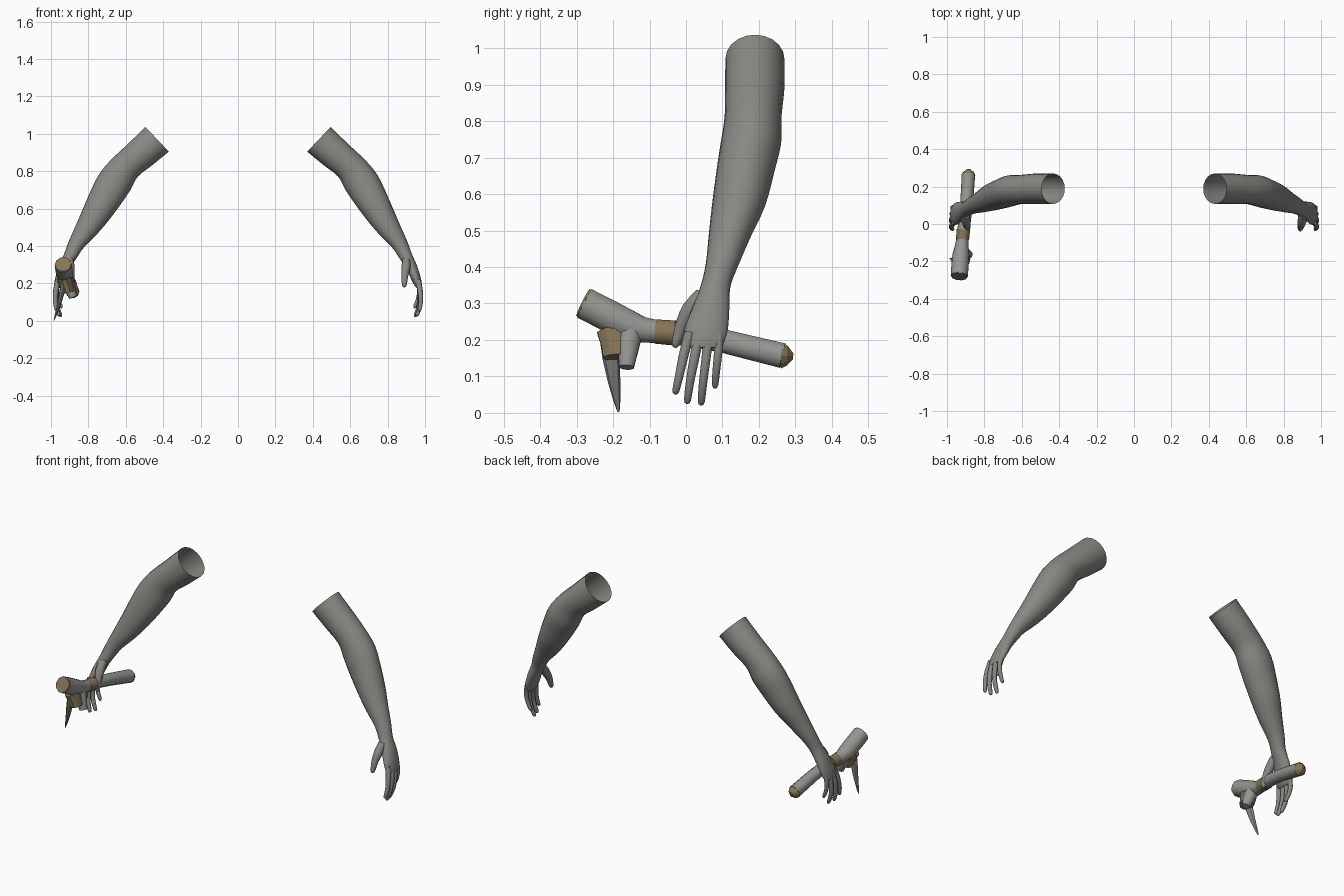
import bpy, bmesh, math
from mathutils import Vector as V


def material(name, col):
    m = bpy.data.materials.new(name)
    m.diffuse_color = (*col, 1)
    return m


SKIN = material("grey skin", (0.25, 0.245, 0.225))
WOOD = material("pale grey wood", (0.30, 0.30, 0.285))
BROWN = material("brown binding", (0.24, 0.175, 0.095))
STONE = material("grey stone", (0.25, 0.25, 0.235))


def spline(rows, n):
    """Catmull-Rom interpolation of rows of numbers."""
    out = []
    for i in range(len(rows) - 1):
        a, b, c, d = (rows[max(0, min(len(rows) - 1, k))] for k in range(i - 1, i + 3))
        for s in range(n):
            t = s / n
            out.append([0.5 * (2 * q + (r - p) * t + (2 * p - 5 * q + 4 * r - w) * t * t
                               + (3 * q - p - 3 * r + w) * t ** 3)
                        for p, q, r, w in zip(a, b, c, d)])
    out.append(list(rows[-1]))
    return out


def loft(name, rings, sides, mat, caps=(True, True), mirror=1, angle=40):
    """Skin elliptical rings given as (centre, half axis, half axis)."""
    bm = bmesh.new()
    loops = []
    for c, u, v in rings:
        loop = []
        for k in range(sides):
            a = 2 * math.pi * k / sides
            p = c + u * math.cos(a) + v * math.sin(a)
            loop.append(bm.verts.new((p.x * mirror, p.y, p.z)))
        loops.append(loop)
    for a, b in zip(loops, loops[1:]):
        for k in range(sides):
            j = (k + 1) % sides
            bm.faces.new((a[k], a[j], b[j], b[k]))
    if caps[0]:
        bm.faces.new(loops[0])
    if caps[1]:
        bm.faces.new(loops[-1])
    bmesh.ops.recalc_face_normals(bm, faces=bm.faces)
    me = bpy.data.meshes.new(name)
    bm.to_mesh(me)
    bm.free()
    me.materials.append(mat)
    ob = bpy.data.objects.new(name, me)
    bpy.context.collection.objects.link(ob)
    bpy.ops.object.select_all(action='DESELECT')
    ob.select_set(True)
    bpy.context.view_layer.objects.active = ob
    bpy.ops.object.shade_smooth_by_angle(angle=math.radians(angle))
    return ob


def tube(name, pts, sides, mat, mirror=1, squash=1.0, angle=40):
    """Round tube through points (x, y, z, radius); squash scales the x side."""
    rings = []
    for i, p in enumerate(pts):
        d = V(pts[min(i + 1, len(pts) - 1)][:3]) - V(pts[max(i - 1, 0)][:3])
        v = d.cross(V((1, 0, 0))).normalized()
        u = v.cross(d).normalized()
        rings.append((V(p[:3]), u * p[3] * squash, v * p[3]))
    return loft(name, rings, sides, mat, mirror=mirror, angle=angle)


# arm sections: outer x, z, inner x, z, front y, back y
ARM = [
    (.495, 1.037, .370, .905, .108, .270),
    (.590, .945, .455, .835, .107, .270),
    (.685, .855, .535, .772, .106, .262),
    (.745, .780, .575, .700, .095, .261),
    (.790, .690, .622, .630, .083, .242),
    (.833, .590, .685, .545, .071, .217),
    (.872, .500, .750, .468, .062, .178),
    (.907, .420, .822, .395, .054, .145),
    (.931, .355, .860, .340, .040, .122),
    (.957, .295, .895, .285, .018, .119),
    (.976, .235, .925, .225, -.004, .115),
    (.983, .195, .943, .190, -.004, .104),
    (.982, .180, .953, .178, .004, .097)]

# finger paths with radii
FINGERS = {
    "index_finger": [(.962, .010, .220, .015), (.974, -.006, .160, .014),
                     (.977, -.019, .100, .012), (.970, -.028, .060, .010), (.968, -.030, .052, .004)],
    "middle_finger": [(.962, .037, .220, .015), (.976, .023, .150, .014),
                      (.974, .011, .085, .012), (.959, .004, .035, .010), (.956, .003, .026, .004)],
    "ring_finger": [(.962, .063, .220, .015), (.974, .055, .150, .013),
                    (.969, .047, .085, .012), (.950, .042, .032, .010), (.946, .041, .022, .004)],
    "little_finger": [(.960, .090, .220, .014), (.970, .088, .165, .012),
                      (.962, .083, .115, .011), (.946, .080, .078, .009), (.942, .079, .068, .004)],
    "thumb": [(.900, .045, .325, .022), (.898, .012, .285, .024), (.892, -.010, .245, .019),
              (.890, -.022, .210, .015), (.889, -.029, .187, .011), (.889, -.031, .179, .004)]}

for side, s in (("right", 1), ("left", -1)):
    rings = []
    for ox, oz, ix, iz, f, b in spline(ARM, 3):
        o, i = V((ox, (f + b) / 2, oz)), V((ix, (f + b) / 2, iz))
        rings.append(((o + i) / 2, (o - i) / 2, V((0, (b - f) / 2, 0))))
    loft(side + "_arm", rings, 20, SKIN, caps=(False, True), mirror=s, angle=60)
    for name, pts in FINGERS.items():
        tube(side + "_" + name, spline(pts, 2), 10, SKIN, mirror=s, angle=60)

# tool handle with a thicker head at the front
tube("tool_handle", [
    (-.934, -.278, .300, .046), (-.930, -.215, .268, .046), (-.925, -.160, .240, .045),
    (-.921, -.120, .228, .037), (-.917, -.080, .223, .033), (-.905, .020, .213, .033),
    (-.895, .110, .195, .034), (-.885, .265, .157, .036)], 10, WOOD)
tube("handle_end_tip", [(-.885, .263, .157, .037), (-.884, .278, .156, .028),
                        (-.884, .294, .155, .008)], 10, BROWN, angle=20)
tube("head_front_plate", [(-.934, -.277, .300, .044), (-.9345, -.282, .3025, .043)], 10, BROWN)
tube("handle_band", [(-.917, -.083, .223, .035), (-.912, -.030, .219, .036)], 10, BROWN)

# side branch under the head, its binding and the stone point
tube("branch_stub", [(-.925, -.150, .240, .038), (-.905, -.158, .190, .033),
                     (-.882, -.163, .125, .021)], 10, WOOD)
tube("branch_binding", [(-.930, -.196, .228, .051), (-.918, -.188, .190, .047),
                        (-.908, -.186, .153, .043)], 10, BROWN, squash=.8)
tube("stone_blade", [(-.932, -.210, .200, .026), (-.942, -.205, .150, .024),
                     (-.958, -.197, .085, .017), (-.975, -.189, .030, .009),
                     (-.984, -.185, .003, .003)], 8, STONE, squash=.6)
